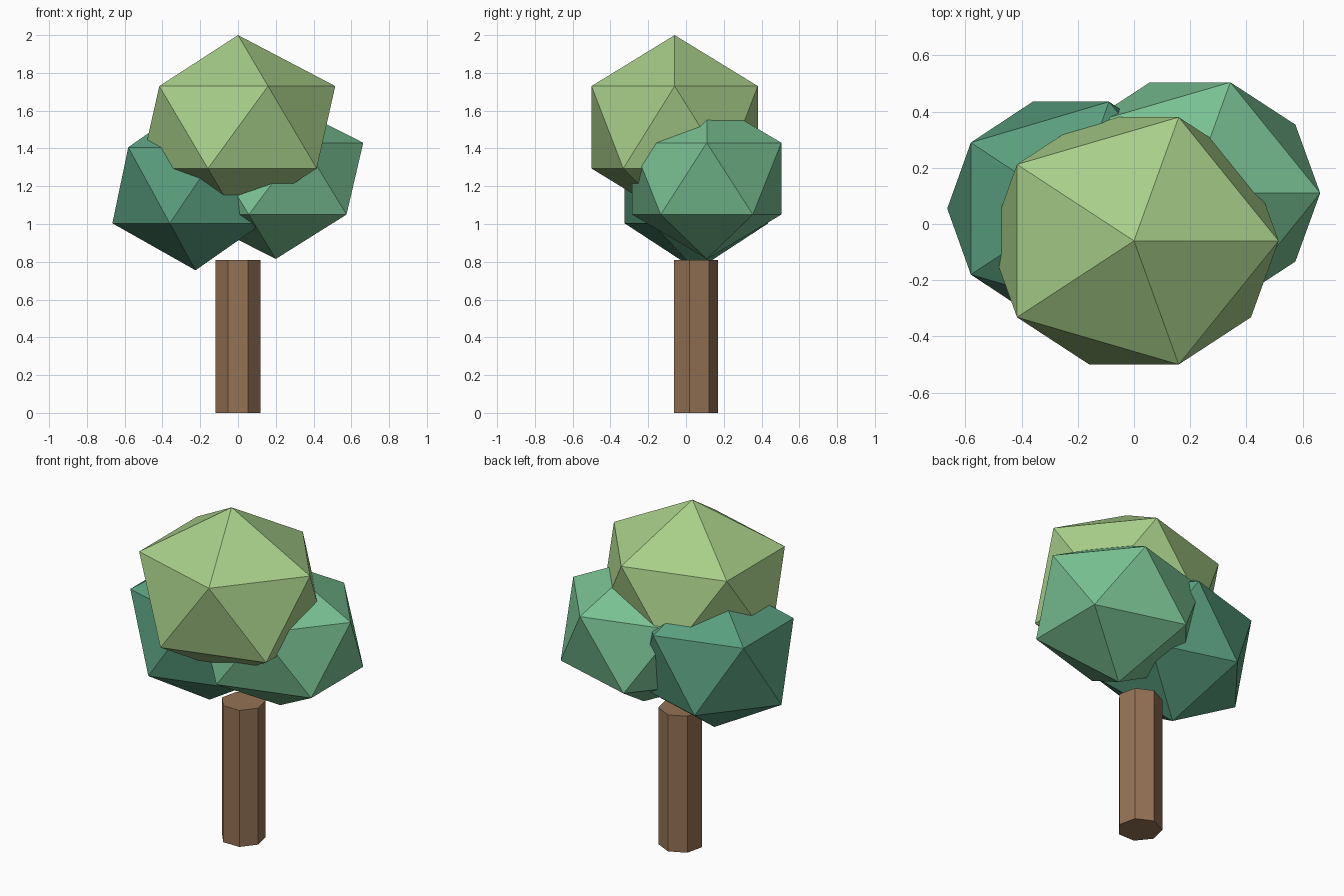
import bpy, bmesh
from math import sin, cos, pi, sqrt

if "Cube" in bpy.data.objects:
    bpy.data.objects.remove(bpy.data.objects["Cube"])


def finish(name, bm, color):
    bmesh.ops.recalc_face_normals(bm, faces=bm.faces)
    mesh = bpy.data.meshes.new(name)
    bm.to_mesh(mesh)
    bm.free()
    obj = bpy.data.objects.new(name, mesh)
    bpy.context.collection.objects.link(obj)
    mat = bpy.data.materials.new(name + "_color")
    mat.diffuse_color = (*color, 1)
    mat.use_nodes = True
    mat.node_tree.nodes["Principled BSDF"].inputs["Base Color"].default_value = mat.diffuse_color
    mesh.materials.append(mat)


def ring(bm, n, center, rx, ry, z, start):
    return [bm.verts.new((center[0] + rx * cos(start + 2 * pi * i / n),
                          center[1] + ry * sin(start + 2 * pi * i / n), z))
            for i in range(n)]


# Stretched icosahedron; rx and ry are the radii of its vertex rings
def foliage(name, center, rx, ry, rz, color):
    bm = bmesh.new()
    x, y, z = center
    top = bm.verts.new((x, y, z + rz))
    bottom = bm.verts.new((x, y, z - rz))
    h = rz / sqrt(5)
    up = ring(bm, 5, center, rx, ry, z + h, 0)
    low = ring(bm, 5, center, rx, ry, z - h, pi / 5)
    for i in range(5):
        j = (i + 1) % 5
        bm.faces.new((top, up[i], up[j]))
        bm.faces.new((up[i], low[i], up[j]))
        bm.faces.new((low[i], low[j], up[j]))
        bm.faces.new((bottom, low[j], low[i]))
    finish(name, bm, color)


# Seven-sided trunk with a flat side to the front
bm = bmesh.new()
base = ring(bm, 7, (0, 0.047), 0.122, 0.122, 0, pi / 2)
head = ring(bm, 7, (0, 0.047), 0.122, 0.122, 0.81, pi / 2)
bm.faces.new(base[::-1])
bm.faces.new(head)
for i in range(7):
    j = (i + 1) % 7
    bm.faces.new((base[i], base[j], head[j], head[i]))
finish("trunk", bm, (0.30, 0.17, 0.09))

# Three overlapping clumps of leaves
foliage("top_foliage", (0, -0.06, 1.512), 0.515, 0.463, 0.488, (0.39, 0.62, 0.25))
foliage("left_foliage", (-0.225, 0.055, 1.205), 0.44, 0.40, 0.45, (0.10, 0.34, 0.21))
foliage("right_foliage", (0.20, 0.11, 1.24), 0.463, 0.415, 0.425, (0.19, 0.53, 0.29))
